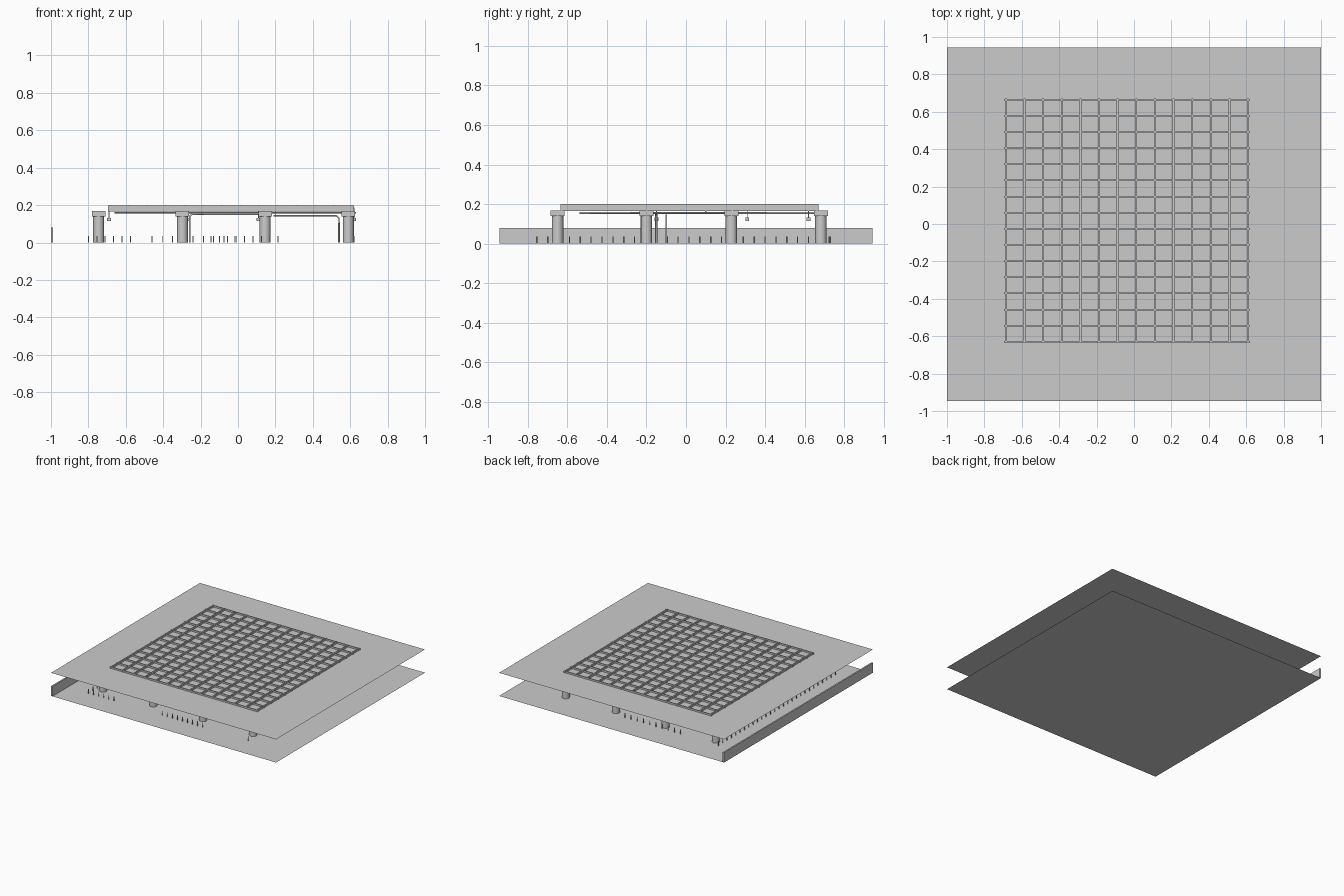
import bpy, bmesh, math
from mathutils import Vector

if "Cube" in bpy.data.objects:
    bpy.data.objects.remove(bpy.data.objects["Cube"])

grey = bpy.data.materials.new("concrete_grey")
grey.diffuse_color = (0.6, 0.6, 0.6, 1)
grey.use_nodes = True
grey.node_tree.nodes["Principled BSDF"].inputs["Base Color"].default_value = grey.diffuse_color


def finish(name, bm, smooth=False):
    me = bpy.data.meshes.new(name)
    bm.to_mesh(me)
    bm.free()
    me.materials.append(grey)
    ob = bpy.data.objects.new(name, me)
    bpy.context.collection.objects.link(ob)
    if smooth:
        bpy.context.view_layer.objects.active = ob
        ob.select_set(True)
        bpy.ops.object.shade_smooth_by_angle()
        ob.select_set(False)
    return ob


def box(bm, x0, x1, y0, y1, z0, z1):
    vs = bmesh.ops.create_cube(bm, size=1)["verts"]
    for v in vs:
        v.co = Vector(((x0 + x1) / 2 + v.co.x * (x1 - x0),
                       (y0 + y1) / 2 + v.co.y * (y1 - y0),
                       (z0 + z1) / 2 + v.co.z * (z1 - z0)))


def post(bm, x, y, z0, z1, r, n=16):
    vs = bmesh.ops.create_cone(bm, cap_ends=True, segments=n, radius1=r,
                               radius2=r, depth=z1 - z0)["verts"]
    bmesh.ops.translate(bm, vec=(x, y, (z0 + z1) / 2), verts=vs)


def sheet(name, z):
    bm = bmesh.new()
    c = [(-1, -.945), (1, -.945), (1, .945), (-1, .945)]
    bm.faces.new([bm.verts.new((x, y, z)) for x, y in c])
    finish(name, bm)


def pipe(name, pts, r):
    cu = bpy.data.curves.new(name, "CURVE")
    cu.dimensions = "3D"
    cu.bevel_depth, cu.bevel_resolution = r, 1
    cu.use_fill_caps = True
    sp = cu.splines.new("POLY")
    sp.points.add(len(pts) - 1)
    for p, c in zip(sp.points, pts):
        p.co = (*c, 1)
    cu.materials.append(grey)
    bpy.context.collection.objects.link(bpy.data.objects.new(name, cu))


# floor, ceiling and low side wall
sheet("floor", 0)
sheet("ceiling", 0.186)
bm = bmesh.new()
box(bm, -1, -.988, -.945, .945, 0, .08)
finish("side_wall", bm)

# round columns with square capitals
xs = [-.745, -.297, .145, .59]
ys = [-.65, -.2, .23, .683]
cols, caps = bmesh.new(), bmesh.new()
for x in xs:
    for y in ys:
        post(cols, x, y, 0, .14, .029)
        box(caps, x - .036, x + .036, y - .036, y + .036, .14, .168)
finish("columns", cols, True)
finish("column_capitals", caps)

# waffle grid of ceiling ribs
bm = bmesh.new()
for i in range(14):
    x = -.685 + i * 1.295 / 13
    box(bm, x - .005, x + .005, -.635, .67, .166, .2)
for i in range(16):
    y = -.63 + i * 1.295 / 15
    box(bm, -.695, .62, y - .004, y + .004, .166, .199)
finish("ceiling_ribs", bm)

# thin floor posts around the perimeter
bm = bmesh.new()
for i in range(28):
    post(bm, -.8, -.755 + i * .055, 0, .036, .003, 6)
for i in range(10):
    post(bm, -.46 + i * .055, .725, 0, .036, .003, 6)
for x0, n in ((-.755, 5), (-.145, 9), (.62, 1)):
    for i in range(n):
        post(bm, x0 + i * .045, -.755, 0, .036, .003, 6)
finish("floor_posts", bm)

# service pipes under the ceiling
pipe("long_pipe", [(.19, -.1, .143), (.525, -.1, .143), (.54, -.1, .13), (.54, -.1, 0)], .005)
pipe("short_pipe", [(.13, -.15, .153), (-.245, -.15, .153), (-.258, -.15, .14), (-.258, -.15, 0)], .006)
pipe("cross_pipe", [(.2, -.54, .155), (.2, .65, .155)], .005)
pipe("edge_pipe", [(-.66, .1, .16), (.63, .1, .16)], .005)

# small lamps hung beside columns
bm = bmesh.new()
for x, y in ((-.69, -.15), (-.27, .22), (.11, .31), (.62, .62)):
    box(bm, x - .01, x + .01, y - .01, y + .01, .115, .132)
    box(bm, x - .002, x + .002, y - .002, y + .002, .132, .186)
finish("ceiling_lamps", bm)
